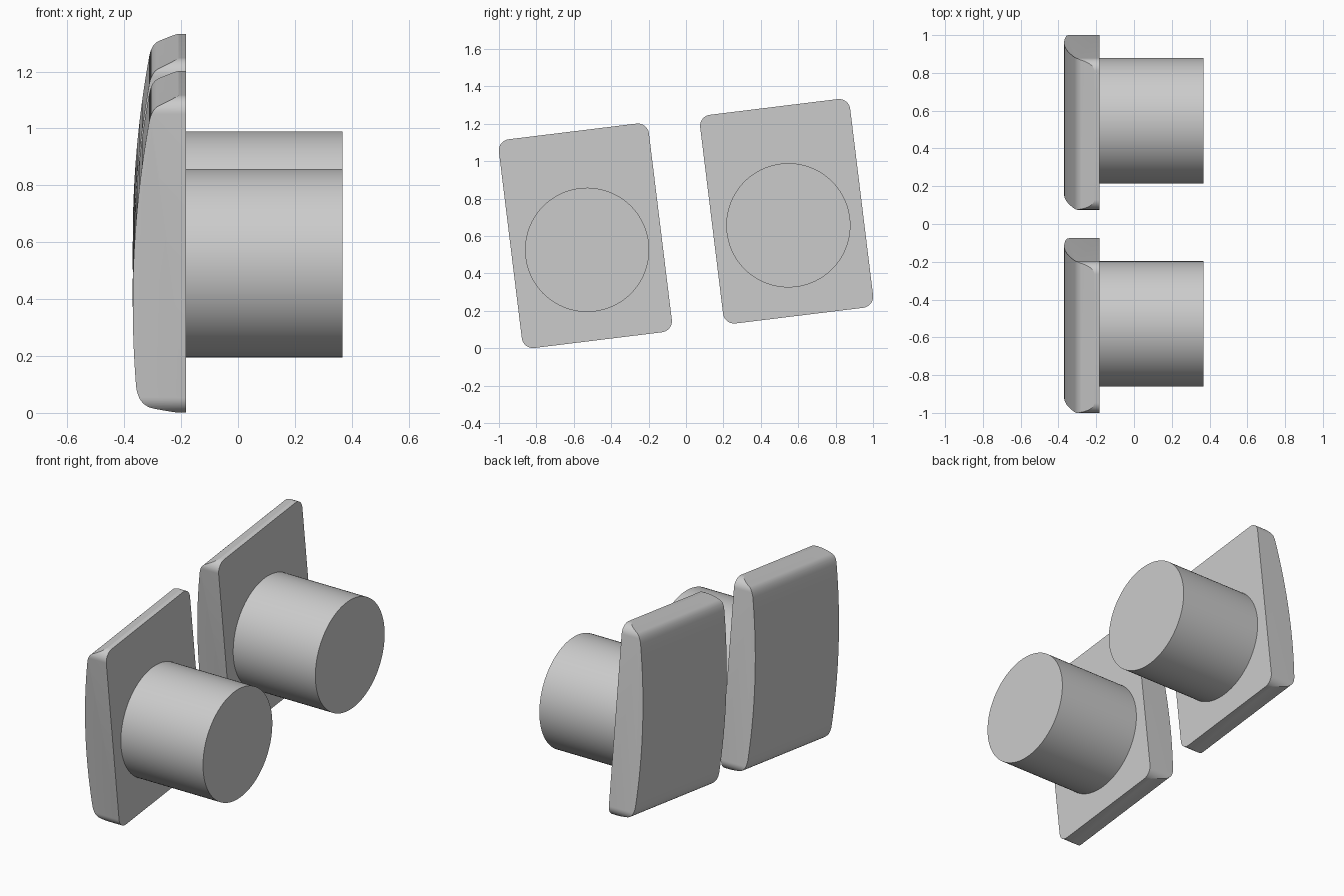
import bpy, bmesh, math
from mathutils import Matrix, Vector

if "Cube" in bpy.data.objects:
    bpy.data.objects.remove(bpy.data.objects["Cube"])

TILT = math.radians(7)
W, H, R = 0.808, 1.124, 0.06        # plate width, height, corner radius
BACK, FRONT, STEM_END = -0.183, -0.37, 0.368
DOME_R, DOME_V = 3.63, -0.17        # crown radius and height of its highest point


def bezier(a, b, c, n=12):
    a, b, c = Vector(a), Vector(b), Vector(c)
    return [tuple(a * (1 - t) ** 2 + b * 2 * t * (1 - t) + c * t * t)
            for t in (i / n for i in range(n + 1))]


def extrude(name, pts, vec):
    """Solid made by sweeping a closed 3D outline along vec."""
    bm = bmesh.new()
    face = bm.faces.new([bm.verts.new(p) for p in pts])
    new = bmesh.ops.extrude_face_region(bm, geom=[face], use_keep_orig=True)["geom"]
    bmesh.ops.translate(bm, vec=vec, verts=[g for g in new if isinstance(g, bmesh.types.BMVert)])
    bmesh.ops.recalc_face_normals(bm, faces=bm.faces)
    me = bpy.data.meshes.new(name)
    bm.to_mesh(me)
    bm.free()
    ob = bpy.data.objects.new(name, me)
    bpy.context.collection.objects.link(ob)
    return ob


def activate(ob):
    bpy.ops.object.select_all(action='DESELECT')
    ob.select_set(True)
    bpy.context.view_layer.objects.active = ob


def crown_x(v):
    return FRONT + DOME_R - math.sqrt(DOME_R ** 2 - (v - DOME_V) ** 2)


# side profile (x, v): tapered ends, rounded shoulders, crowned front
top, low = 0.475, -0.45
profile = [(-0.12, 0.603)]
profile += bezier((-0.28, 0.53), (-0.304, 0.518), (crown_x(top), top))
profile += [(crown_x(v), v) for v in (top + (low - top) * i / 24 for i in range(1, 24))]
profile += bezier((crown_x(low), low), (-0.355, -0.53), (-0.295, -0.543))
profile += [(-0.12, -0.580)]


def make_plate(name):
    # rounded rectangle block
    outline = []
    for k, (su, sv) in enumerate([(1, 1), (-1, 1), (-1, -1), (1, -1)]):
        for i in range(13):
            a = math.pi / 2 * (k + i / 12)
            outline.append((BACK, su * (W / 2 - R) + R * math.cos(a),
                            sv * (H / 2 - R) + R * math.sin(a)))
    plate = extrude(name, outline, (-0.3, 0, 0))
    # keep only what lies inside the side profile
    shaper = extrude("profile_cutter", [(x, -0.6, v) for x, v in profile], (0, 1.2, 0))
    mod = plate.modifiers.new("shape", 'BOOLEAN')
    mod.operation, mod.solver, mod.object = 'INTERSECT', 'EXACT', shaper
    activate(plate)
    bpy.ops.object.modifier_apply(modifier=mod.name)
    bpy.data.objects.remove(shaper)
    bpy.ops.object.shade_smooth_by_angle(angle=math.radians(18))
    return plate


def make_stem(name):
    ring = [(BACK - 0.02, 0.332 * math.cos(a), -0.0756 + 0.332 * math.sin(a))
            for a in (math.tau * i / 96 for i in range(96))]
    stem = extrude(name, ring, (STEM_END - BACK + 0.02, 0, 0))
    activate(stem)
    bpy.ops.object.shade_smooth_by_angle(angle=math.radians(30))
    return stem


# two tilted buttons side by side
for side, y, z in (("near", -0.538, 0.601), ("far", 0.538, 0.732)):
    place = Matrix.Translation((0, y, z)) @ Matrix.Rotation(TILT, 4, 'X')
    for part in (make_plate(side + "_plate"), make_stem(side + "_stem")):
        part.matrix_world = place
